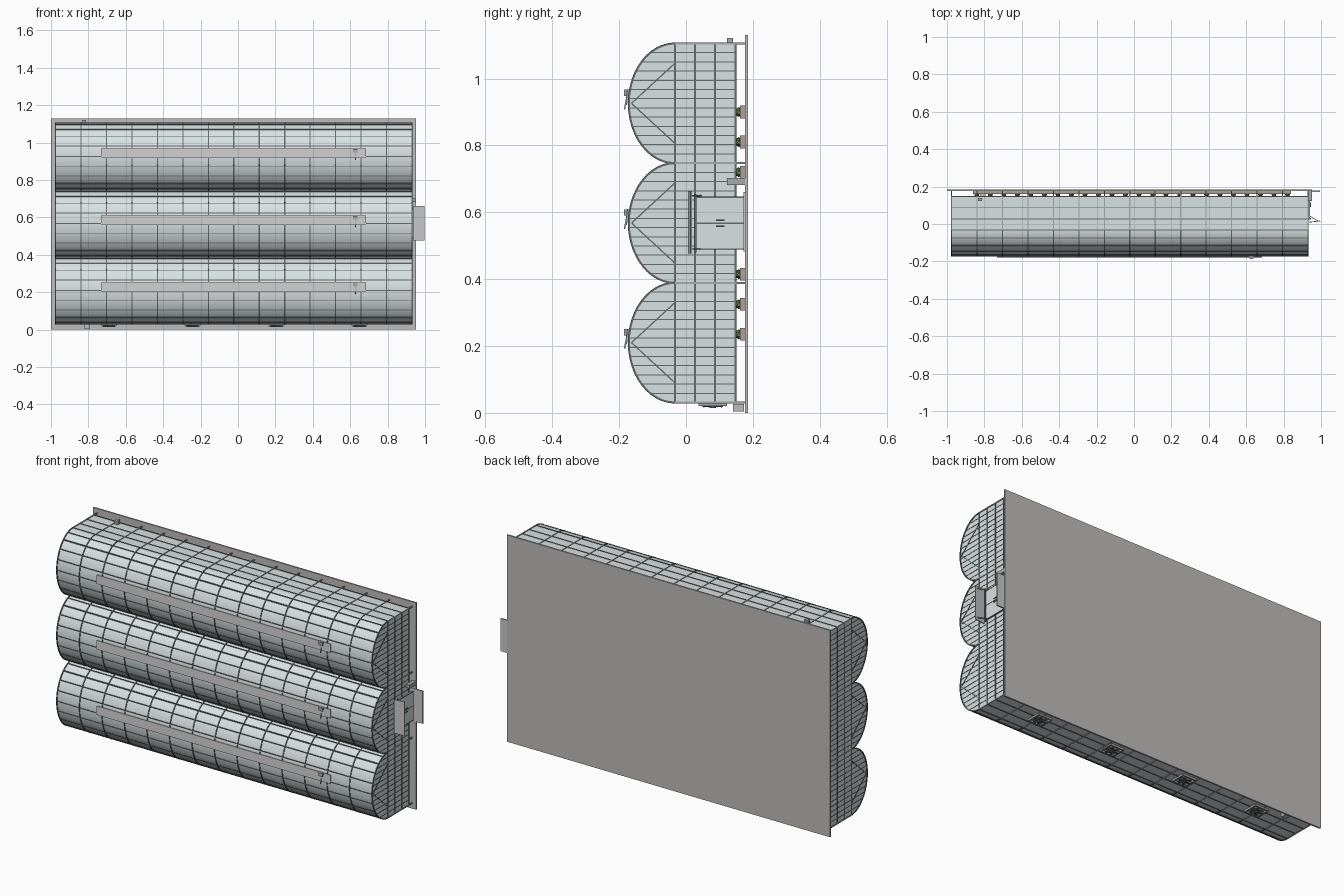
import bpy, bmesh, math, random
from mathutils import Vector, Matrix

if "Cube" in bpy.data.objects:
    bpy.data.objects.remove(bpy.data.objects["Cube"])

random.seed(3)
X0, X1 = -0.975, 0.93            # ends of the house
BASE, EAVE, RISE = 0.148, -0.033, 0.138
FLOOR = 0.176
Z0, W = 0.031, 0.358             # first wall and bay width
N = 24                           # arch segments
BAYS = [Z0 + W * (i + 0.5) for i in range(3)]
STATIONS = [X0 + (X1 - X0) * i / 14 for i in range(15)]


def mat(name, rgb):
    m = bpy.data.materials.new(name)
    m.diffuse_color = (*rgb, 1)
    m.use_nodes = True
    m.node_tree.nodes["Principled BSDF"].inputs["Base Color"].default_value = m.diffuse_color
    return m


GLASS = mat("glazing", (0.70, 0.76, 0.77))
DARK = mat("frame_dark", (0.13, 0.15, 0.15))
STEEL = mat("frame_steel", (0.38, 0.41, 0.41))
PANEL = mat("pale_panel", (0.70, 0.69, 0.67))
SLAB = mat("slab_grey", (0.52, 0.51, 0.50))
GREEN = mat("leaf", (0.16, 0.26, 0.10))
TRAY = mat("tray_brown", (0.42, 0.36, 0.31))


def finish(bm, name, material, smooth=False):
    me = bpy.data.meshes.new(name)
    bmesh.ops.recalc_face_normals(bm, faces=bm.faces)
    bm.to_mesh(me)
    bm.free()
    me.materials.append(material)
    ob = bpy.data.objects.new(name, me)
    bpy.context.collection.objects.link(ob)
    if smooth:
        bpy.ops.object.select_all(action='DESELECT')
        ob.select_set(True)
        bpy.context.view_layer.objects.active = ob
        bpy.ops.object.shade_smooth_by_angle(angle=math.radians(35))
    return ob


def box(bm, x0, x1, y0, y1, z0, z1):
    m = Matrix.Translation(((x0 + x1) / 2, (y0 + y1) / 2, (z0 + z1) / 2))
    bmesh.ops.create_cube(bm, size=1, matrix=m @ Matrix.Diagonal((x1 - x0, y1 - y0, z1 - z0, 1)))


def bar(bm, p, q, w):
    p, q = Vector(p), Vector(q)
    d = q - p
    rot = d.to_track_quat('Z', 'Y').to_matrix().to_4x4()
    bmesh.ops.create_cube(bm, size=1, matrix=Matrix.Translation((p + q) / 2) @ rot
                          @ Matrix.Diagonal((w, w, d.length, 1)))


def arch(zc, t, grow=0.0):
    a = math.pi * t
    return EAVE - (RISE + grow) * math.sin(a), zc - (W / 2 + grow) * math.cos(a)


def single(name, material, *dims):
    bm = bmesh.new()
    box(bm, *dims)
    return finish(bm, name, material)


# foundation slab
single("foundation_slab", SLAB, -1.0, 0.953, FLOOR, 0.185, 0.0, 1.13)

# vaulted roof skins
bm = bmesh.new()
for zc in BAYS:
    pts = [arch(zc, i / N) for i in range(N + 1)]
    rings = [[bm.verts.new((x, *p)) for p in pts] for x in (X0, X1)]
    for i in range(N):
        bm.faces.new((rings[0][i], rings[0][i + 1], rings[1][i + 1], rings[1][i]))
finish(bm, "roof_skin", GLASS, True)

# gable ends and long side walls
bm = bmesh.new()
for zc in BAYS:
    prof = [(BASE, zc - W / 2)] + [arch(zc, i / N) for i in range(N + 1)] + [(BASE, zc + W / 2)]
    for x in (X0, X1):
        bm.faces.new([bm.verts.new((x, *p)) for p in prof])
for z in (Z0, Z0 + 3 * W):
    bm.faces.new([bm.verts.new(c) for c in
                  ((X0, EAVE, z), (X1, EAVE, z), (X1, BASE, z), (X0, BASE, z))])
finish(bm, "wall_glazing", GLASS)

# roof hoops
bm = bmesh.new()
for x in STATIONS:
    for zc in BAYS:
        for i in range(N):
            bar(bm, (x, *arch(zc, i / N)), (x, *arch(zc, (i + 1) / N)), 0.006)
finish(bm, "roof_hoops", DARK)

# purlins along the roof
bm = bmesh.new()
for zc in BAYS:
    for i in range(1, 10):
        y, z = arch(zc, i / 10)
        bar(bm, (X0, y, z), (X1, y, z), 0.0045)
finish(bm, "roof_purlins", DARK)

# wall posts reaching the slab
bm = bmesh.new()
for x in STATIONS:
    for i in range(4):
        bar(bm, (x, EAVE, Z0 + i * W), (x, FLOOR, Z0 + i * W), 0.006)
finish(bm, "wall_posts", STEEL)

# horizontal girts around all walls
bm = bmesh.new()
for y in (EAVE, 0.027, 0.087, BASE):
    for z in (Z0, Z0 + 3 * W):
        bar(bm, (X0, y, z), (X1, y, z), 0.005)
    for x in (X0, X1):
        bar(bm, (x, y, Z0), (x, y, Z0 + 3 * W), 0.005)
finish(bm, "wall_girts", DARK)

# gutters in the valleys
bm = bmesh.new()
for i in (1, 2):
    z = Z0 + i * W
    box(bm, X0, X1, EAVE - 0.008, EAVE + 0.006, z - 0.007, z + 0.007)
finish(bm, "valley_gutters", STEEL)

# gable glazing bars
bm = bmesh.new()
for zc in BAYS:
    for k in range(1, 13):
        u = -1 + 2 * k / 13
        top = EAVE - RISE * math.sqrt(1 - u * u)
        for x in (X0, X1):
            bar(bm, (x, top, zc + u * W / 2), (x, BASE, zc + u * W / 2), 0.003)
finish(bm, "gable_bars", DARK)

# V shaped truss braces and ties
bm = bmesh.new()
for x in STATIONS:
    for zc in BAYS:
        bar(bm, (x, EAVE, zc - W / 2), (x, EAVE, zc + W / 2), 0.004)
        for s in (-1, 1):
            bar(bm, (x, -0.163, zc), (x, EAVE, zc + s * 0.12), 0.004)
finish(bm, "truss_braces", DARK)

# ridge vent flaps, their motors and arms
vents, motors = bmesh.new(), bmesh.new()
for zc in BAYS:
    m = (Matrix.Translation((-0.024, -0.1765, zc + 0.018)) @ Matrix.Rotation(math.radians(-4), 4, 'X')
         @ Matrix.Diagonal((1.415, 0.004, 0.047, 1)))
    bmesh.ops.create_cube(vents, size=1, matrix=m)
    box(motors, 0.615, 0.64, -0.185, -0.171, zc + 0.022, zc + 0.041)
    bar(motors, (0.628, -0.175, zc + 0.03), (0.628, -0.184, zc - 0.018), 0.004)
finish(vents, "ridge_vents", PANEL)
finish(motors, "vent_motors", STEEL)

# exhaust fans on the lower long wall
frames, blades = bmesh.new(), bmesh.new()
for x in (-0.69, -0.243, 0.205, 0.65):
    c = (x, 0.08, 0.021)
    h = 0.039
    for s in (-1, 1):
        box(frames, x - h, x + h, c[1] + s * h - 0.004, c[1] + s * h + 0.004, 0.021, 0.031)
        box(frames, x + s * h - 0.004, x + s * h + 0.004, c[1] - h, c[1] + h, 0.021, 0.031)
    bmesh.ops.create_cone(blades, cap_ends=True, segments=12, radius1=0.009, radius2=0.009,
                          depth=0.012, matrix=Matrix.Translation(c))
    for k in range(6):
        rot = Matrix.Rotation(k * math.pi / 3, 4, 'Z') @ Matrix.Translation((0.019, 0, 0))
        bmesh.ops.create_cube(blades, size=1, matrix=Matrix.Translation(c) @ rot
                              @ Matrix.Rotation(0.4, 4, 'X') @ Matrix.Diagonal((0.026, 0.012, 0.002, 1)))
    for k in range(-2, 3):
        bar(frames, (x - h, c[1] + k * 0.013, 0.015), (x + h, c[1] + k * 0.013, 0.015), 0.002)
finish(frames, "fan_frames", STEEL)
finish(blades, "fan_blades", DARK)

# entrance: double door, rail, canopy and step
single("door_panels", GLASS, 0.932, 0.941, 0.025, FLOOR, 0.49, 0.645)
bm = bmesh.new()
for z in (0.49, 0.567, 0.645):
    bar(bm, (0.94, 0.025, z), (0.94, FLOOR, z), 0.004)
bar(bm, (0.942, 0.028, 0.48), (0.942, 0.028, 0.655), 0.007)
for z in (0.558, 0.576):
    bar(bm, (0.944, 0.09, z), (0.944, 0.115, z), 0.004)
finish(bm, "door_frame", DARK)
bm = bmesh.new()
m = (Matrix.Translation((0.966, 0.013, 0.57)) @ Matrix.Rotation(math.radians(-6), 4, 'Z').inverted()
     @ Matrix.Diagonal((0.06, 0.004, 0.185, 1)))
bmesh.ops.create_cube(bm, size=1, matrix=m)
finish(bm, "door_canopy", PANEL)
bm = bmesh.new()
for z in (0.49, 0.65):
    bar(bm, (0.935, 0.045, z), (0.985, 0.015, z), 0.004)
finish(bm, "canopy_brackets", STEEL)
single("door_step", PANEL, 0.93, 0.995, 0.172, 0.18, 0.482, 0.66)

# service boxes
single("control_cabinet", STEEL, 0.931, 0.953, 0.122, 0.176, 0.682, 0.702)
single("roof_side_sensor", STEEL, -0.835, -0.812, 0.122, 0.14, 1.105, 1.122)
single("water_box", SLAB, -0.822, -0.793, 0.14, 0.174, 0.004, 0.027)

# growing trays and plants
trays, plants = bmesh.new(), bmesh.new()
for z in (0.235, 0.325, 0.415, 0.72, 0.81, 0.90):
    box(trays, -0.86, 0.84, 0.161, FLOOR, z - 0.019, z + 0.019)
    for i in range(24):
        x = -0.84 + i * 0.0722
        bmesh.ops.create_icosphere(plants, subdivisions=1, radius=0.013 * random.uniform(0.85, 1.15),
                                   matrix=Matrix.Translation((x, 0.158, z)))
finish(trays, "growing_trays", TRAY)
finish(plants, "plants", GREEN)
